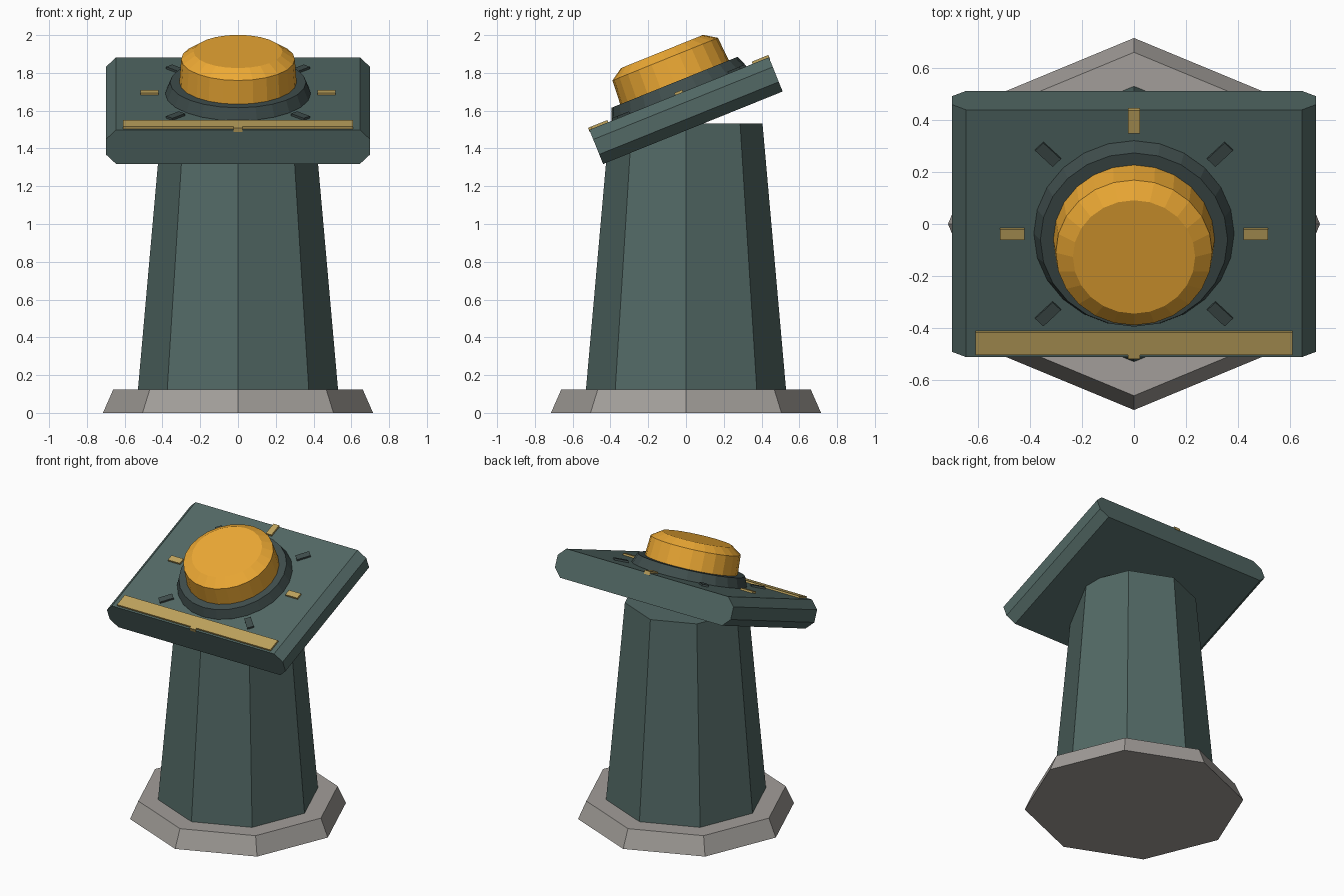
import bpy, bmesh
from math import radians, pi, cos, sin
from mathutils import Matrix

if "Cube" in bpy.data.objects:
    bpy.data.objects.remove(bpy.data.objects["Cube"])


def material(name, rgb):
    m = bpy.data.materials.new(name)
    m.diffuse_color = (*rgb, 1)
    m.use_nodes = True
    m.node_tree.nodes["Principled BSDF"].inputs["Base Color"].default_value = m.diffuse_color
    return m


stone = material("stone", (0.36, 0.34, 0.32))
teal = material("teal", (0.085, 0.14, 0.13))
dark = material("dark_teal", (0.05, 0.075, 0.073))
amber = material("amber", (0.85, 0.40, 0.035))
brass = material("brass", (0.52, 0.37, 0.11))

# Local frame of the sloping console
TILT = Matrix.Translation((0, 0, 1.6)) @ Matrix.Rotation(radians(22), 4, 'X')


def finish(name, bm, mat, frame):
    bmesh.ops.recalc_face_normals(bm, faces=bm.faces[:])
    me = bpy.data.meshes.new(name)
    bm.to_mesh(me)
    bm.free()
    me.materials.append(mat)
    ob = bpy.data.objects.new(name, me)
    ob.matrix_world = frame
    bpy.context.collection.objects.link(ob)
    return ob


def turned(name, profile, sides, mat, frame=Matrix()):
    """Closed faceted solid from (radius, height) pairs."""
    bm = bmesh.new()
    rings = [[bm.verts.new((r * cos(2 * pi * i / sides), r * sin(2 * pi * i / sides), z))
              for i in range(sides)] for r, z in profile]
    for a, b in zip(rings, rings[1:]):
        for i in range(sides):
            j = (i + 1) % sides
            bm.faces.new((a[i], a[j], b[j], b[i]))
    bm.faces.new(rings[0][::-1])
    bm.faces.new(rings[-1])
    return finish(name, bm, mat, frame)


def block(name, size, centre, mat, angle=0):
    """Box on the console, spun about the dial axis."""
    bm = bmesh.new()
    bmesh.ops.create_cube(bm, size=1, matrix=Matrix.Rotation(angle, 4, 'Z')
                          @ Matrix.Translation(centre) @ Matrix.Diagonal((*size, 1)))
    return finish(name, bm, mat, TILT)


# Octagonal foot and tapering column
turned("foot", [(0.715, 0), (0.66, 0.125)], 8, stone)
turned("column", [(0.53, 0.12), (0.405, 1.532)], 8, teal)

# Sloping console slab: chamfered end profile extruded along its depth
W, C, T, D = 0.70, 0.055, 0.0975, 0.5125
outline = [(W - C, -T), (W, -T + C), (W, T - C), (W - C, T)]
outline += [(-x, z) for x, z in reversed(outline)]
bm = bmesh.new()
face = bm.faces.new([bm.verts.new((x, -D, z)) for x, z in outline])
ext = bmesh.ops.extrude_face_region(bm, geom=[face], use_keep_orig=True)
bmesh.ops.translate(bm, vec=(0, 2 * D, 0),
                    verts=[g for g in ext["geom"] if isinstance(g, bmesh.types.BMVert)])
finish("console_slab", bm, teal, TILT)

# Collar and big push button
turned("button_collar", [(0.385, 0.09), (0.385, 0.10), (0.36, 0.162)], 24, dark, TILT)
turned("button", [(0.311, 0.15), (0.301, 0.294), (0.235, 0.338)], 24, amber, TILT)

# Tick marks around the button, brass on the axes and dark on the diagonals
for k in range(8):
    block(f"tick_{k}", (0.095, 0.045, 0.025), (0.4675, 0, T),
          dark if k % 2 else brass, k * pi / 4)

# Brass strip along the front edge
block("front_strip", (1.22, 0.095, 0.025), (0, -0.452, T), brass)
